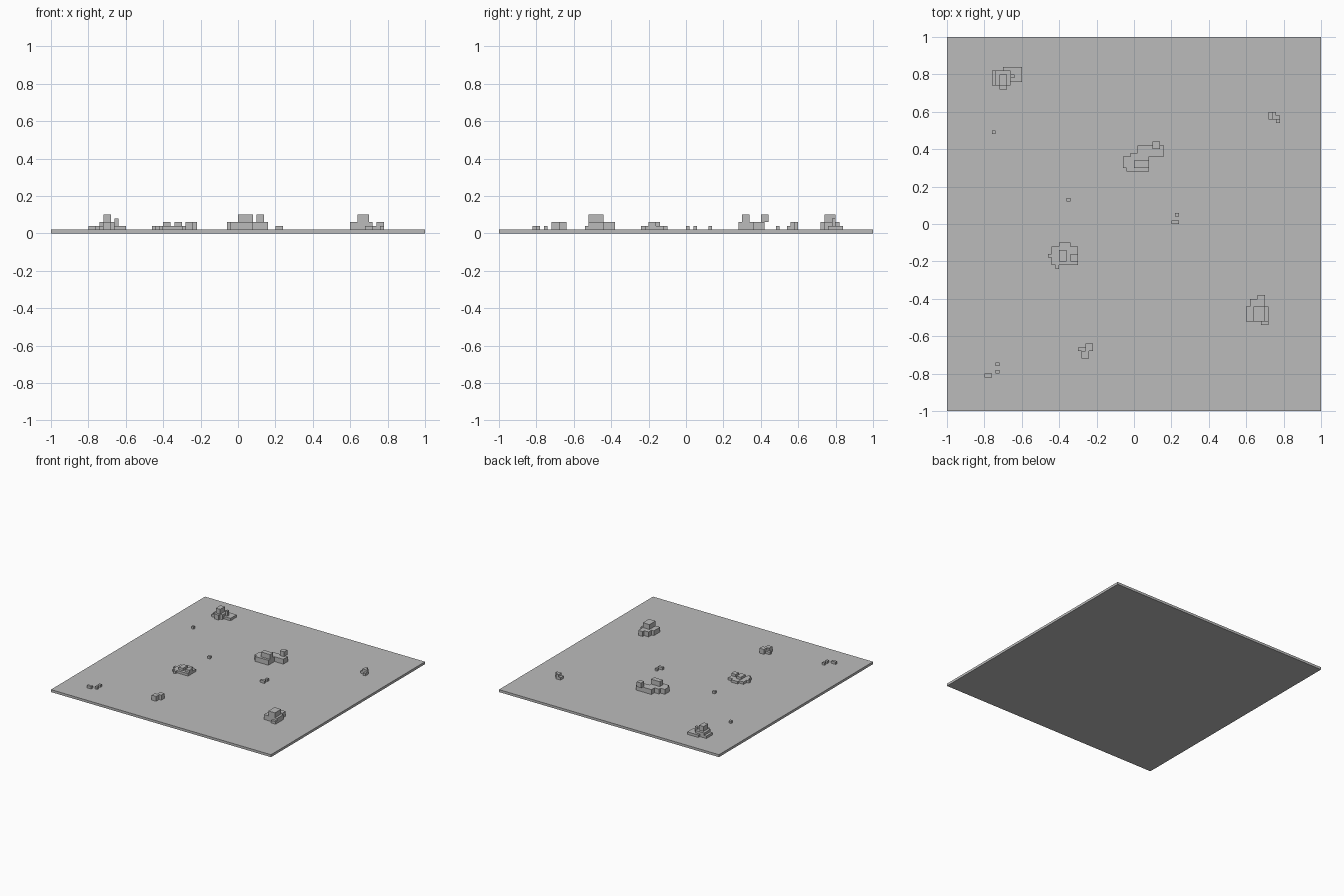
import bpy, bmesh

if "Cube" in bpy.data.objects:
    bpy.data.objects.remove(bpy.data.objects["Cube"])

stone = bpy.data.materials.new("grey stone")
stone.diffuse_color = (0.5, 0.5, 0.5, 1)
stone.use_nodes = True
stone.node_tree.nodes["Principled BSDF"].inputs["Base Color"].default_value = stone.diffuse_color
U = 0.02  # grid cell


def blocks(name, *boxes):
    """Each box: x0, x1, y0, y1, z0, z1 in grid cells. Keeps only outer faces."""
    cells = set()
    for x0, x1, y0, y1, z0, z1 in boxes:
        cells |= {(x, y, z) for x in range(x0, x1) for y in range(y0, y1) for z in range(z0, z1)}
    bm = bmesh.new()
    for x, y, z in cells:
        for axis in range(3):
            for s in (0, 1):
                n = [x, y, z]
                n[axis] += 2 * s - 1
                if tuple(n) in cells:
                    continue
                quad = []
                for a, b in ((0, 0), (1, 0), (1, 1), (0, 1)):
                    p = [x, y, z]
                    p[axis] += s
                    p[(axis + 1) % 3] += a
                    p[(axis + 2) % 3] += b
                    quad.append(bm.verts.new([c * U for c in p]))
                bm.faces.new(quad if s else quad[::-1])
    bmesh.ops.remove_doubles(bm, verts=bm.verts, dist=1e-4)
    bmesh.ops.dissolve_limit(bm, angle_limit=0.01, verts=bm.verts, edges=bm.edges)
    add(name, bm)


def add(name, bm):
    me = bpy.data.meshes.new(name)
    bm.to_mesh(me)
    bm.free()
    me.materials.append(stone)
    bpy.context.collection.objects.link(bpy.data.objects.new(name, me))


# flat ground slab
bm = bmesh.new()
bmesh.ops.create_cube(bm, size=1)
for v in bm.verts:
    v.co = (v.co.x * 2, v.co.y * 2, (v.co.z + 0.5) * U)
add("ground_slab", bm)

# large rock piles
blocks("rock_back_left", (-38, -32, 38, 41, 1, 2), (-32, -30, 38, 42, 1, 2),
       (-35, -31, 41, 42, 1, 2), (-36, -34, 36, 37, 1, 3), (-38, -33, 37, 41, 1, 2),
       (-37, -33, 37, 41, 1, 3), (-36, -34, 37, 40, 1, 5), (-33, -32, 39, 40, 1, 4))
blocks("rock_centre", (-2, 4, 14, 18, 1, 3), (-3, 0, 15, 18, 1, 3), (0, 4, 15, 17, 1, 5),
       (-1, 4, 17, 19, 1, 3), (1, 8, 18, 21, 1, 3), (5, 7, 20, 22, 3, 5))
blocks("rock_left", (-22, -15, -11, -6, 1, 2), (-23, -21, -9, -8, 1, 2), (-21, -20, -12, -10, 1, 2),
       (-20, -17, -7, -5, 1, 2), (-20, -18, -10, -7, 1, 3), (-17, -15, -10, -8, 1, 3))
blocks("rock_front_right", (30, 36, -26, -22, 1, 3), (31, 35, -22, -20, 1, 3),
       (33, 35, -20, -19, 1, 3), (34, 36, -27, -26, 1, 2), (32, 35, -26, -22, 1, 5))

# small rocks
blocks("rock_front", (-15, -12, -34, -33, 1, 2), (-14, -12, -36, -34, 1, 3), (-13, -11, -34, -32, 1, 3))
blocks("rock_back_right", (36, 38, 28, 30, 1, 2), (37, 39, 28, 29, 1, 3),
       (37, 38, 28, 30, 1, 3), (38, 39, 27, 28, 1, 2))

# pebbles: x, y, width
for i, (x, y, w) in enumerate([(11, 2, 1), (10, 0, 2), (-18, 6, 1), (-38, 24, 1),
                               (-37, -38, 1), (-37, -40, 1), (-40, -41, 2)]):
    blocks(f"pebble_{i + 1}", (x, x + w, y, y + 1, 1, 2))
